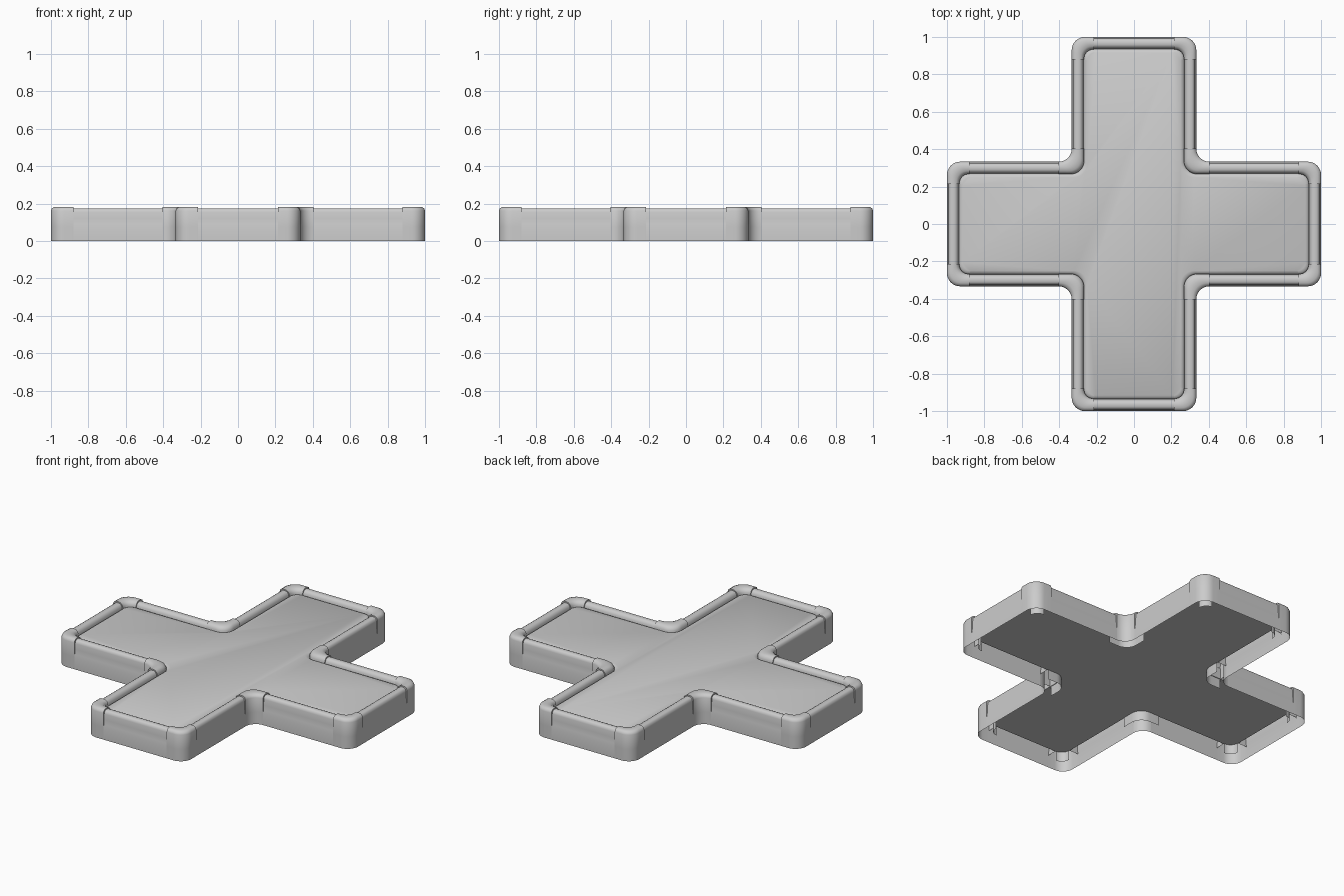
import bpy, bmesh, math

if "Cube" in bpy.data.objects:
    bpy.data.objects.remove(bpy.data.objects["Cube"])

W, L = 0.333, 1.0           # half-width and reach of each arm
SEG = 8                     # segments in each rounded corner


def corner_arc(cx, cy, r, a0, a1):
    return [(cx + r * math.cos(a0 + (a1 - a0) * i / SEG),
             cy + r * math.sin(a0 + (a1 - a0) * i / SEG)) for i in range(SEG + 1)]


def corners(d):
    """Twelve rounded corners of the plus outline, inset by d, counter-clockwise."""
    w, l, h = W - d, L - d, math.pi / 2
    rv, rc = 0.07 - 0.3 * d, 0.07
    low = [(0.88, -w)] + corner_arc(l - rv, -w + rv, rv, -h, 0) + [(l, -0.215)]
    high = [(l, 0.215)] + corner_arc(l - rv, w - rv, rv, 0, h) + [(0.88, w)]
    inner = [(0.403, w)] + corner_arc(w + rc, w + rc, rc, 3 * h, 2 * h) + [(w, 0.403)]
    out = []
    for k in range(4):
        c, s = round(math.cos(k * h)), round(math.sin(k * h))
        for part in (low, high, inner):
            out.append([(x * c - y * s, x * s + y * c) for x, y in part])
    return out


def finish(name, bm):
    bmesh.ops.remove_doubles(bm, verts=bm.verts, dist=0.00005)
    me = bpy.data.meshes.new(name)
    bm.to_mesh(me)
    bm.free()
    ob = bpy.data.objects.new(name, me)
    bpy.context.collection.objects.link(ob)
    bpy.ops.object.select_all(action='DESELECT')
    ob.select_set(True)
    bpy.context.view_layer.objects.active = ob
    bpy.ops.object.shade_smooth_by_angle(angle=math.radians(40))


def sweep(name, profile, straight, cap_rows=None):
    """Sweep (inset, height) profile along the corner or straight spans."""
    bm = bmesh.new()
    rings = [corners(d) for d, z in profile]
    for k in range(12):
        rows = []
        for ring, (d, z) in zip(rings, profile):
            pts = [ring[k][-1], ring[(k + 1) % 12][0]] if straight else ring[k]
            rows.append([bm.verts.new((x, y, z)) for x, y in pts])
        for a, b in zip(rows, rows[1:]):
            for i in range(len(a) - 1):
                bm.faces.new((a[i], a[i + 1], b[i + 1], b[i]))
        if cap_rows:
            # end faces closing the step down to the lower rails
            bm.faces.new([rows[i][0] for i in cap_rows])
            bm.faces.new([rows[i][-1] for i in reversed(cap_rows)])
    finish(name, bm)


# Raised corner caps with a full-height inner post
sweep("corner_caps", [(0, 0), (0, 0.075), (0, 0.162), (0.005, 0.175), (0.017, 0.182), (0.034, 0.183),
                      (0.05, 0.18), (0.06, 0.172), (0.066, 0.158), (0.066, 0.075), (0.066, 0.015)],
      False, range(1, 10))

# Lower straight rails, leaning slightly in above the skirt
sweep("straight_rails", [(0, 0), (0, 0.068), (0.004, 0.09), (0.007, 0.12), (0.008, 0.155),
                         (0.012, 0.168), (0.022, 0.175), (0.042, 0.175), (0.053, 0.17),
                         (0.06, 0.158), (0.063, 0.142), (0.064, 0.12)], True)

# Thick centre slab with softly rounded upper edge
bm = bmesh.new()
rows = []
for d, z in [(0.062, 0.075), (0.062, 0.135), (0.066, 0.145), (0.073, 0.152), (0.083, 0.155)]:
    rows.append([bm.verts.new((x, y, z)) for part in corners(d) for x, y in part])
for a, b in zip(rows, rows[1:]):
    for i in range(len(a)):
        j = (i + 1) % len(a)
        bm.faces.new((a[i], a[j], b[j], b[i]))
bm.faces.new(rows[-1])
bm.faces.new(rows[0][::-1])
finish("centre_slab", bm)
